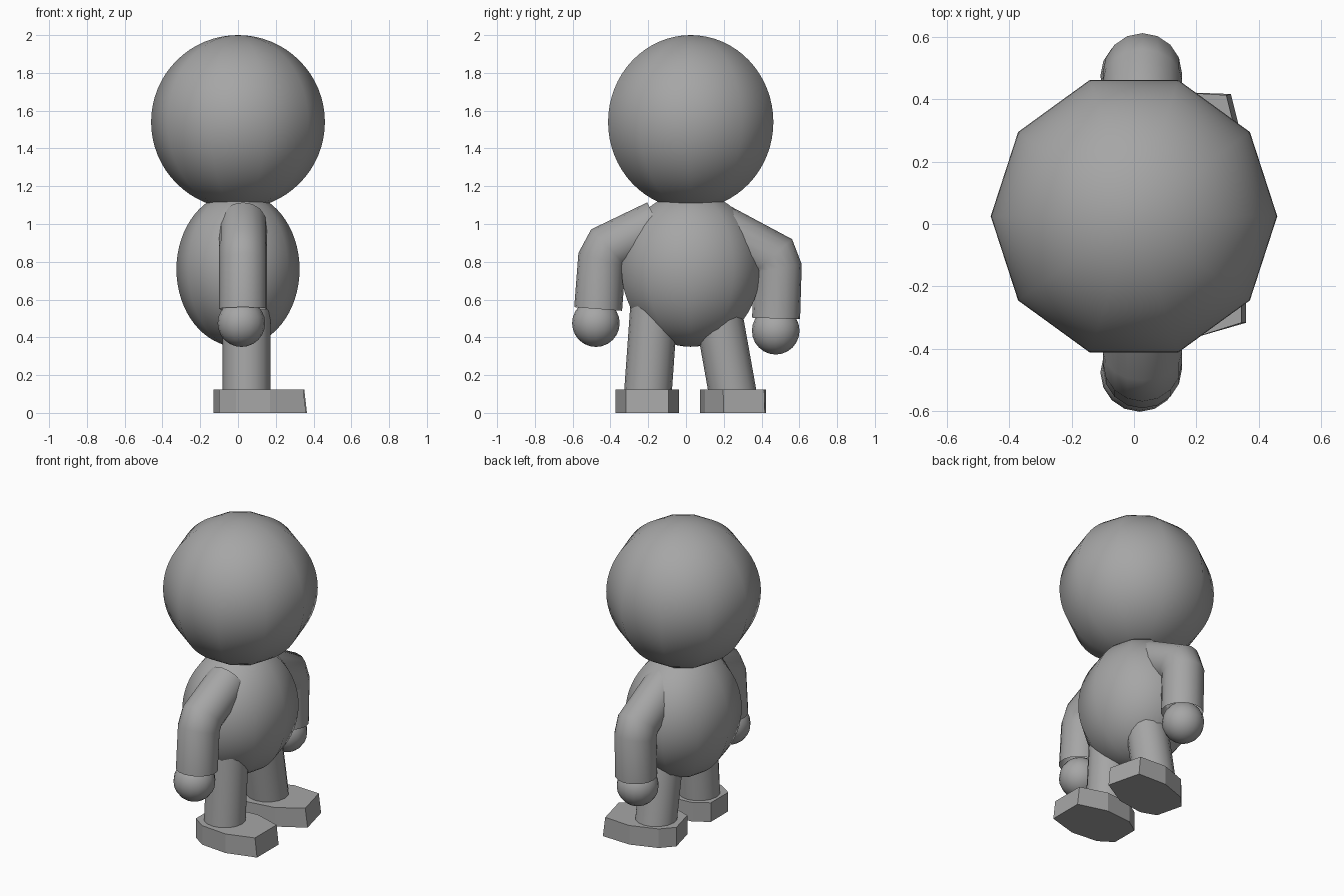
import bpy, bmesh, math
from mathutils import Matrix, Vector

cube = bpy.data.objects.get("Cube")
if cube:
    bpy.data.objects.remove(cube, do_unlink=True)

grey = bpy.data.materials.new("plain_grey")
grey.use_nodes = True
COLOUR = (0.38, 0.38, 0.38, 1)
grey.diffuse_color = COLOUR
grey.node_tree.nodes["Principled BSDF"].inputs["Base Color"].default_value = COLOUR


def finish(name, bm, smooth=True):
    bmesh.ops.recalc_face_normals(bm, faces=bm.faces)
    mesh = bpy.data.meshes.new(name)
    bm.to_mesh(mesh)
    bm.free()
    for poly in mesh.polygons:
        poly.use_smooth = smooth
    mesh.materials.append(grey)
    obj = bpy.data.objects.new(name, mesh)
    bpy.context.collection.objects.link(obj)
    return obj


def ball(name, centre, radii, segments, rings):
    bm = bmesh.new()
    bmesh.ops.create_uvsphere(bm, u_segments=segments, v_segments=rings, radius=1)
    turn = Matrix.Rotation(math.pi / 2, 4, "Z")
    place = Matrix.Translation(centre) @ Matrix.Diagonal((*radii, 1))
    bmesh.ops.transform(bm, matrix=place @ turn, verts=bm.verts)
    return finish(name, bm)


def tube(name, x, path, radius, sides=16):
    """Open tube along (y, z) points, with mitred rings at the bends."""
    bm = bmesh.new()
    points = [Vector(p) for p in path]
    steps = [(b - a).normalized() for a, b in zip(points, points[1:])]
    rings = []
    for i, p in enumerate(points):
        before, after = steps[max(i - 1, 0)], steps[min(i, len(steps) - 1)]
        along = (before + after).normalized()
        across = Vector((-along.y, along.x)) / along.dot(after)
        ring = []
        for k in range(sides):
            a = 2 * math.pi * k / sides
            c = p + across * radius * math.sin(a)
            ring.append(bm.verts.new((x + radius * math.cos(a), c.x, c.y)))
        rings.append(ring)
    for low, high in zip(rings, rings[1:]):
        for k in range(sides):
            n = (k + 1) % sides
            bm.faces.new((low[k], low[n], high[n], high[k]))
    return finish(name, bm)


def foot(name, centre, angle):
    """Flat sole block with a narrow heel and toe, toe pointing to +x."""
    half = [(-0.23, 0.09), (-0.14, 0.15), (0.04, 0.167), (0.23, 0.112)]
    outline = half + [(x, -y) for x, y in reversed(half)]
    bm = bmesh.new()
    base = bm.faces.new([bm.verts.new((x, y, 0)) for x, y in outline])
    top = bmesh.ops.extrude_face_region(bm, geom=[base])["geom"]
    for v in top:
        if isinstance(v, bmesh.types.BMVert):
            v.co.z = 0.125
            if v.co.x > 0.2:
                v.co.x -= 0.015
    place = Matrix.Translation(centre) @ Matrix.Rotation(angle, 4, "Z")
    bmesh.ops.transform(bm, matrix=place, verts=bm.verts)
    return finish(name, bm, smooth=False)


# Head and body
ball("head", (0, 0.025, 1.54), (0.46, 0.46, 0.46), 10, 32)
ball("body", (0, 0.025, 0.76), (0.326, 0.385, 0.41), 10, 32)

# Arms
tube("arm_front", 0.027,
     [(-0.15, 1.0), (-0.41, 0.875), (-0.445, 0.81), (-0.465, 0.55)], 0.127)
tube("arm_back", 0.027,
     [(0.17, 0.985), (0.46, 0.83), (0.485, 0.765), (0.477, 0.5)], 0.127)

# Hands
ball("hand_front", (0.018, -0.477, 0.475), (0.126,) * 3, 16, 12)
ball("hand_back", (0.018, 0.475, 0.435), (0.126,) * 3, 16, 12)

# Legs
tube("leg_front", 0.045, [(-0.165, 0.62), (-0.202, 0.1)], 0.126)
tube("leg_back", 0.045, [(0.155, 0.62), (0.248, 0.1)], 0.126)

# Feet
foot("foot_front", (0.13, -0.205, 0), 0)
foot("foot_back", (0.115, 0.253, 0), math.radians(14))
